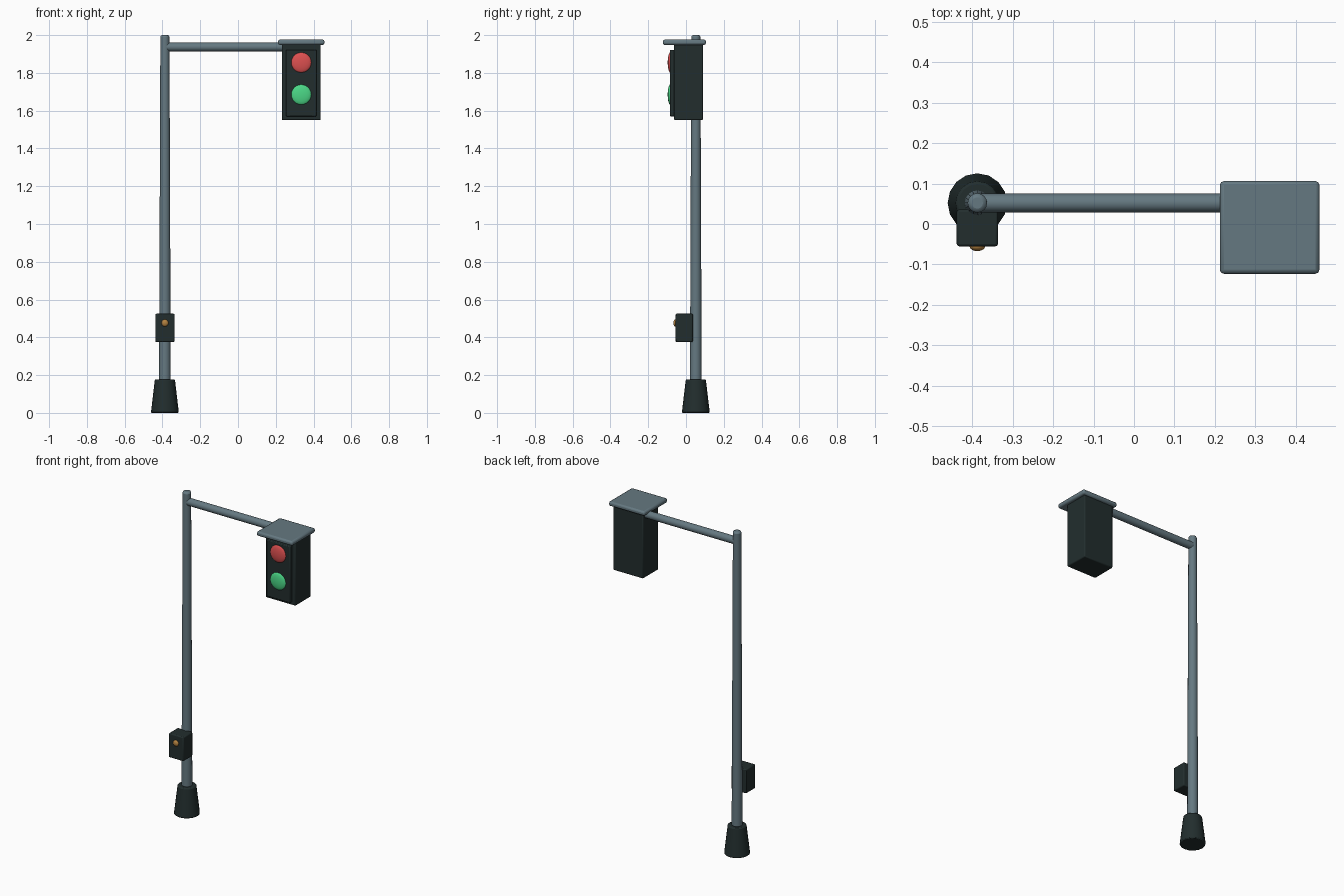
import bpy, math
from mathutils import Vector

cube = bpy.data.objects.get("Cube")
if cube:
    bpy.data.objects.remove(cube, do_unlink=True)


def material(name, rgb):
    m = bpy.data.materials.new(name)
    m.use_nodes = True
    m.diffuse_color = (*rgb, 1)
    m.node_tree.nodes["Principled BSDF"].inputs["Base Color"].default_value = (*rgb, 1)
    return m


steel = material("blue_grey_steel", (0.13, 0.19, 0.22))
dark = material("dark_casing", (0.016, 0.027, 0.027))
red = material("red_lens", (0.72, 0.08, 0.08))
green = material("green_lens", (0.07, 0.68, 0.24))
amber = material("amber_button", (0.45, 0.22, 0.05))


def finish(name, mat, bevel=0.0, segments=2):
    """Name and colour the active object, round its edges and smooth it."""
    ob = bpy.context.object
    ob.name = name
    ob.data.materials.append(mat)
    bpy.ops.object.transform_apply(location=False, rotation=True, scale=True)
    if bevel:
        mod = ob.modifiers.new("Rounded edges", "BEVEL")
        mod.width = bevel
        mod.segments = segments
        mod.limit_method = "ANGLE"
        mod.angle_limit = math.radians(40)
    bpy.ops.object.shade_smooth_by_angle(angle=math.radians(35))
    return ob


def box(name, low, high, mat, bevel):
    low, high = Vector(low), Vector(high)
    bpy.ops.mesh.primitive_cube_add(size=1, location=(low + high) / 2)
    bpy.context.object.scale = high - low
    return finish(name, mat, bevel)


def tube(name, start, end, r1, r2, mat, bevel, sides=16):
    start, end = Vector(start), Vector(end)
    axis = end - start
    bpy.ops.mesh.primitive_cone_add(
        vertices=sides, radius1=r1, radius2=r2, depth=axis.length,
        location=(start + end) / 2, rotation=axis.to_track_quat("Z", "Y").to_euler())
    return finish(name, mat, bevel)


def dome(name, centre, radius, depth, mat):
    bpy.ops.mesh.primitive_uv_sphere_add(
        segments=24, ring_count=12, location=centre, rotation=(math.pi / 2, 0, 0))
    bpy.context.object.scale = (radius, radius, depth)
    return finish(name, mat)


PX, PY = -0.387, 0.052   # pole axis
LX = 0.335               # signal head axis

# Post
tube("base", (PX, PY, 0), (PX, PY, 0.178), 0.074, 0.053, dark, 0.006)
tube("pole", (PX, PY, 0.17), (PX, PY, 2.0), 0.031, 0.024, steel, 0.01)
tube("arm", (PX, PY, 1.937), (LX, PY, 1.937), 0.023, 0.023, steel, 0.004)

# Push button box
box("button_box", (PX - 0.051, -0.055, 0.375), (PX + 0.051, 0.036, 0.525), dark, 0.006)
dome("push_button", (PX, -0.055, 0.476), 0.019, 0.012, amber)

# Signal head
box("housing", (LX - 0.103, -0.063, 1.55), (LX + 0.103, 0.09, 1.96), dark, 0.006)
box("front_panel", (LX - 0.081, -0.085, 1.57), (LX + 0.081, -0.06, 1.922), dark, 0.005)
box("roof", (LX - 0.123, -0.123, 1.948), (LX + 0.123, 0.106, 1.976), steel, 0.01)
for name, z, mat in (("red_lamp", 1.855, red), ("green_lamp", 1.685, green)):
    dome(name, (LX, -0.083, z), 0.054, 0.014, mat)
